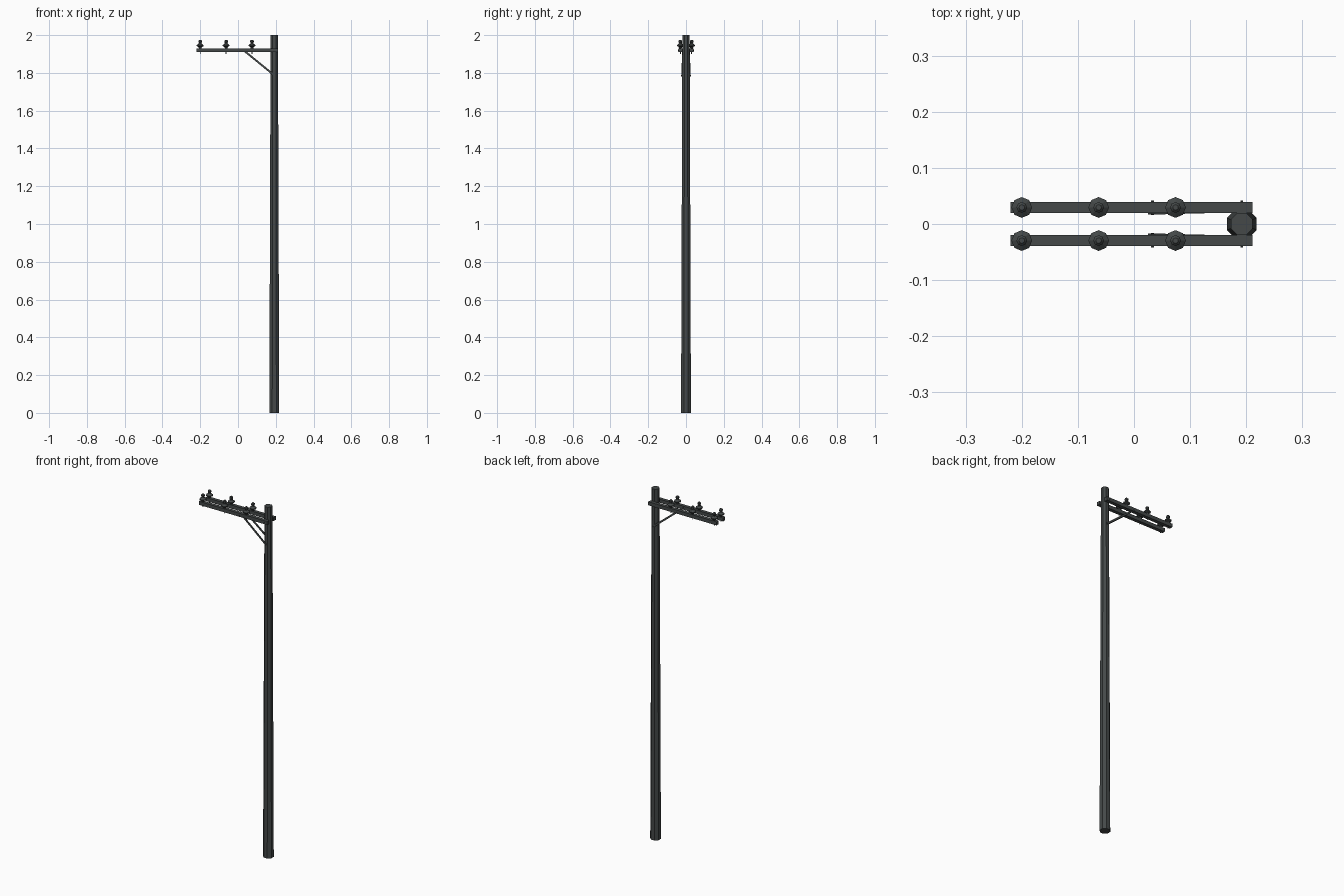
import bpy, bmesh, math
from mathutils import Vector, Matrix

if "Cube" in bpy.data.objects:
    bpy.data.objects.remove(bpy.data.objects["Cube"])

grey = bpy.data.materials.new("dark_grey")
grey.diffuse_color = (0.058, 0.066, 0.066, 1)
grey.use_nodes = True
grey.node_tree.nodes["Principled BSDF"].inputs["Base Color"].default_value = grey.diffuse_color


def finish(name, bm):
    bmesh.ops.recalc_face_normals(bm, faces=bm.faces)
    me = bpy.data.meshes.new(name)
    bm.to_mesh(me)
    bm.free()
    me.materials.append(grey)
    ob = bpy.data.objects.new(name, me)
    bpy.context.collection.objects.link(ob)
    return ob


def lathe(name, profile, x, y, sides=8, turn=0.0):
    """Closed turned shape from (radius, z) points."""
    bm = bmesh.new()
    rings = []
    for r, z in profile:
        rings.append([bm.verts.new((x + r * math.cos(turn + 2 * math.pi * i / sides),
                                    y + r * math.sin(turn + 2 * math.pi * i / sides), z))
                      for i in range(sides)])
    for a, b in zip(rings, rings[1:]):
        for i in range(sides):
            j = (i + 1) % sides
            bm.faces.new((a[i], a[j], b[j], b[i]))
    bm.faces.new(rings[0])
    bm.faces.new(rings[-1])
    return finish(name, bm)


def bar(name, a, b, thick_y, width):
    """Rectangular bar from a to b."""
    a, b = Vector(a), Vector(b)
    d = (b - a).normalized()
    side = Vector((0, 1, 0))
    side = (side - d * side.dot(d)).normalized()
    up = d.cross(side)
    rot = Matrix((d, side, up)).transposed().to_4x4()
    bm = bmesh.new()
    bmesh.ops.create_cube(bm, size=1)
    bmesh.ops.scale(bm, vec=((b - a).length, thick_y, width), verts=bm.verts)
    bmesh.ops.transform(bm, matrix=Matrix.Translation((a + b) / 2) @ rot, verts=bm.verts)
    return finish(name, bm)


def bolt(name, x, z, y0, y1, r=0.003):
    bm = bmesh.new()
    bmesh.ops.create_cone(bm, cap_ends=True, segments=6, radius1=r, radius2=r, depth=abs(y1 - y0))
    bmesh.ops.transform(bm, matrix=Matrix.Translation((x, (y0 + y1) / 2, z))
                        @ Matrix.Rotation(math.pi / 2, 4, 'X'), verts=bm.verts)
    return finish(name, bm)


# Tapered octagonal pole with flats facing the axes
PX = 0.192
k = 1 / math.cos(math.pi / 8)
lathe("pole", [(0.0262 * k, 0), (0.0195 * k, 2.0)], PX, 0, 8, math.pi / 8)

# Insulator outline above the crossarm
insulator = [(0.006, 1.928), (0.010, 1.938), (0.0185, 1.942), (0.0185, 1.947),
             (0.009, 1.954), (0.007, 1.959), (0.0095, 1.963), (0.0095, 1.970), (0.005, 1.975)]

for s, tag in ((-1, "front"), (1, "back")):
    y = s * 0.0295
    # Crossarm
    bar(f"crossarm_{tag}", (-0.22, y, 1.92), (0.211, y, 1.92), 0.0195, 0.02)
    # Diagonal brace running from inside of the arm to the pole
    bar(f"brace_{tag}", (0.028, s * 0.0185, 1.921), (0.197, s * 0.0228, 1.783), 0.0035, 0.010)
    # Bolts
    bolt(f"arm_brace_bolt_{tag}", 0.033, 1.917, s * 0.016, s * 0.0415)
    bolt(f"arm_pole_bolt_{tag}", PX, 1.92, s * 0.016, s * 0.0415)
    bolt(f"pole_brace_bolt_{tag}", PX, 1.787, s * 0.016, s * 0.027)
    # Insulators with pins through the arm
    for i, x in enumerate((-0.2, -0.063, 0.074)):
        lathe(f"insulator_{tag}_{i}", insulator, x, y)
        lathe(f"insulator_pin_{tag}_{i}", [(0.002, 1.9), (0.002, 1.93)], x, y, 6)
